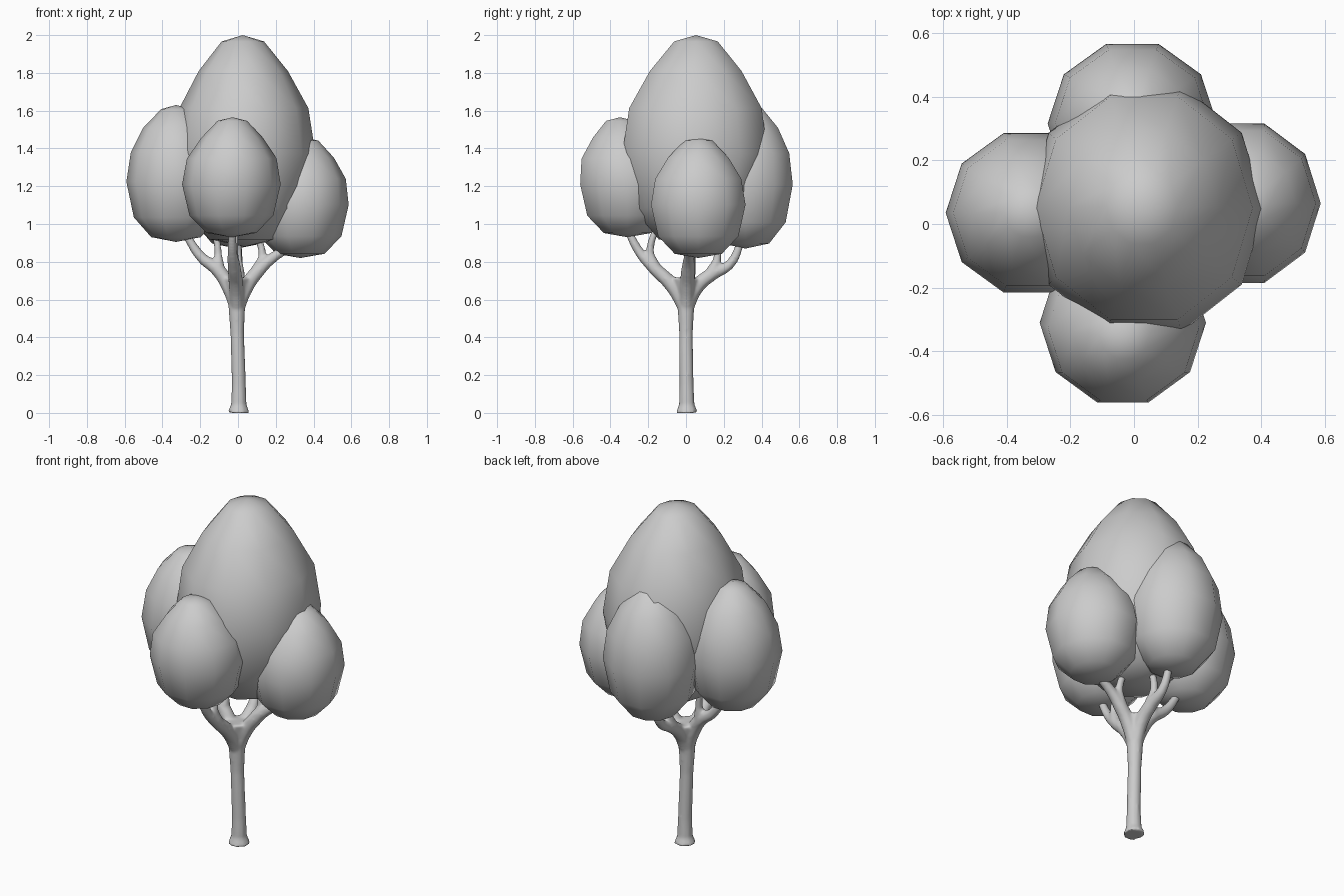
import bpy, bmesh, math

if "Cube" in bpy.data.objects:
    bpy.data.objects.remove(bpy.data.objects["Cube"])

SIDES = 10


def foliage(name, cx, cy, rx, ry, z0, z1, shoulder=0.66, lean=(0, 0)):
    """Ten-sided egg; shoulder sets how pointed it is, lean shifts the upper rings."""
    # Egg profile: (radius fraction, height fraction)
    egg = [(0.30, 0.97), (shoulder, 0.83), (0.91, 0.655), (1.0, 0.44),
           (0.85, 0.18), (0.50, 0.035)]
    bm = bmesh.new()
    h = z1 - z0

    def shift(t):
        k = max(0, (t - 0.44) / 0.56)
        return cx + lean[0] * k, cy + lean[1] * k

    x, y = shift(1)
    top = bm.verts.new((x, y, z1))
    rings = []
    for rf, t in egg:
        x, y = shift(t)
        rings.append([bm.verts.new((x + rx * rf * math.cos(2 * math.pi * i / SIDES),
                                    y + ry * rf * math.sin(2 * math.pi * i / SIDES),
                                    z0 + h * t)) for i in range(SIDES)])
    bottom = bm.verts.new((cx, cy, z0))
    for i in range(SIDES):
        j = (i + 1) % SIDES
        bm.faces.new((top, rings[0][i], rings[0][j]))
        bm.faces.new((bottom, rings[-1][j], rings[-1][i]))
        for a, b in zip(rings, rings[1:]):
            bm.faces.new((a[i], b[i], b[j], a[j]))
    for f in bm.faces:
        f.smooth = True
    me = bpy.data.meshes.new(name)
    bm.to_mesh(me)
    bm.free()
    ob = bpy.data.objects.new(name, me)
    bpy.context.collection.objects.link(ob)


# Crown and the four surrounding clumps
foliage("foliage_crown", 0.035, 0.048, 0.375, 0.405, 0.88, 2.0, 0.63, (-0.01, 0.005))
foliage("foliage_left", -0.328, 0.035, 0.263, 0.263, 0.905, 1.63, 0.67)
foliage("foliage_right", 0.33, 0.065, 0.256, 0.263, 0.82, 1.46, 0.64, (0.02, 0))
foliage("foliage_front", -0.035, -0.31, 0.261, 0.263, 0.93, 1.565, 0.62, (0.005, -0.04))
foliage("foliage_back", -0.005, 0.315, 0.266, 0.263, 0.87, 1.64, 0.66, (0, 0.01))

# Trunk and forked branches as tapered tubes: points are (x, y, z, radius)
curve = bpy.data.curves.new("trunk", 'CURVE')
curve.dimensions = '3D'
curve.bevel_depth = 1.0
curve.bevel_resolution = 3
curve.resolution_u = 6
curve.use_fill_caps = True


def tube(points):
    sp = curve.splines.new('BEZIER')
    sp.bezier_points.add(len(points) - 1)
    for p, (x, y, z, r) in zip(sp.bezier_points, points):
        p.co = (x, y, z)
        p.radius = r
        p.handle_left_type = p.handle_right_type = 'AUTO'


tube([(0.003, 0.005, 0, 0.06), (0.004, 0.004, 0.045, 0.042), (0.004, 0.003, 0.15, 0.038),
      (-0.004, 0, 0.42, 0.037), (-0.006, 0, 0.58, 0.046), (-0.004, 0.005, 0.715, 0.075)])
ROOT = (-0.005, 0, 0.54, 0.036)
# Each limb: shared lower part, outer twig, inner twig
limbs = [
    ([(-0.045, 0.005, 0.66, 0.04), (-0.105, 0.015, 0.755, 0.038)],
     [(-0.195, 0.025, 0.825, 0.028), (-0.285, 0.03, 0.96, 0.02)],
     [(-0.105, 0.03, 0.84, 0.02), (-0.12, 0.04, 0.97, 0.018)]),
    ([(0.04, 0.005, 0.66, 0.04), (0.10, 0.01, 0.745, 0.038)],
     [(0.175, 0.015, 0.815, 0.029), (0.27, 0.02, 0.875, 0.023)],
     [(0.128, 0.03, 0.83, 0.021), (0.10, 0.04, 0.95, 0.018)]),
    ([(-0.01, -0.07, 0.67, 0.04), (-0.02, -0.165, 0.765, 0.036)],
     [(-0.03, -0.245, 0.85, 0.026), (-0.03, -0.31, 0.97, 0.02)],
     [(-0.02, -0.19, 0.85, 0.021), (-0.015, -0.16, 0.98, 0.018)]),
    ([(0, 0.055, 0.665, 0.04), (0, 0.13, 0.73, 0.037)],
     [(0, 0.235, 0.79, 0.026), (0, 0.295, 0.92, 0.02)],
     [(0, 0.165, 0.82, 0.021), (0, 0.145, 0.95, 0.018)]),
]
for lower, outer, inner in limbs:
    tube([ROOT] + lower + outer)
    tube([lower[-1]] + inner)

trunk = bpy.data.objects.new("trunk", curve)
bpy.context.collection.objects.link(trunk)
bpy.context.view_layer.objects.active = trunk
trunk.select_set(True)
bpy.ops.object.convert(target='MESH')
trunk = bpy.context.view_layer.objects.active
bm = bmesh.new()
bm.from_mesh(trunk.data)
bmesh.ops.remove_doubles(bm, verts=bm.verts, dist=0.0005)
bmesh.ops.recalc_face_normals(bm, faces=bm.faces)
bm.to_mesh(trunk.data)
bm.free()

# Fuse the tubes into one organic skin
rm = trunk.modifiers.new("fuse", 'REMESH')
rm.mode = 'VOXEL'
rm.voxel_size = 0.008
rm.use_smooth_shade = True
sm = trunk.modifiers.new("soften", 'SMOOTH')
sm.factor = 0.5
sm.iterations = 6
